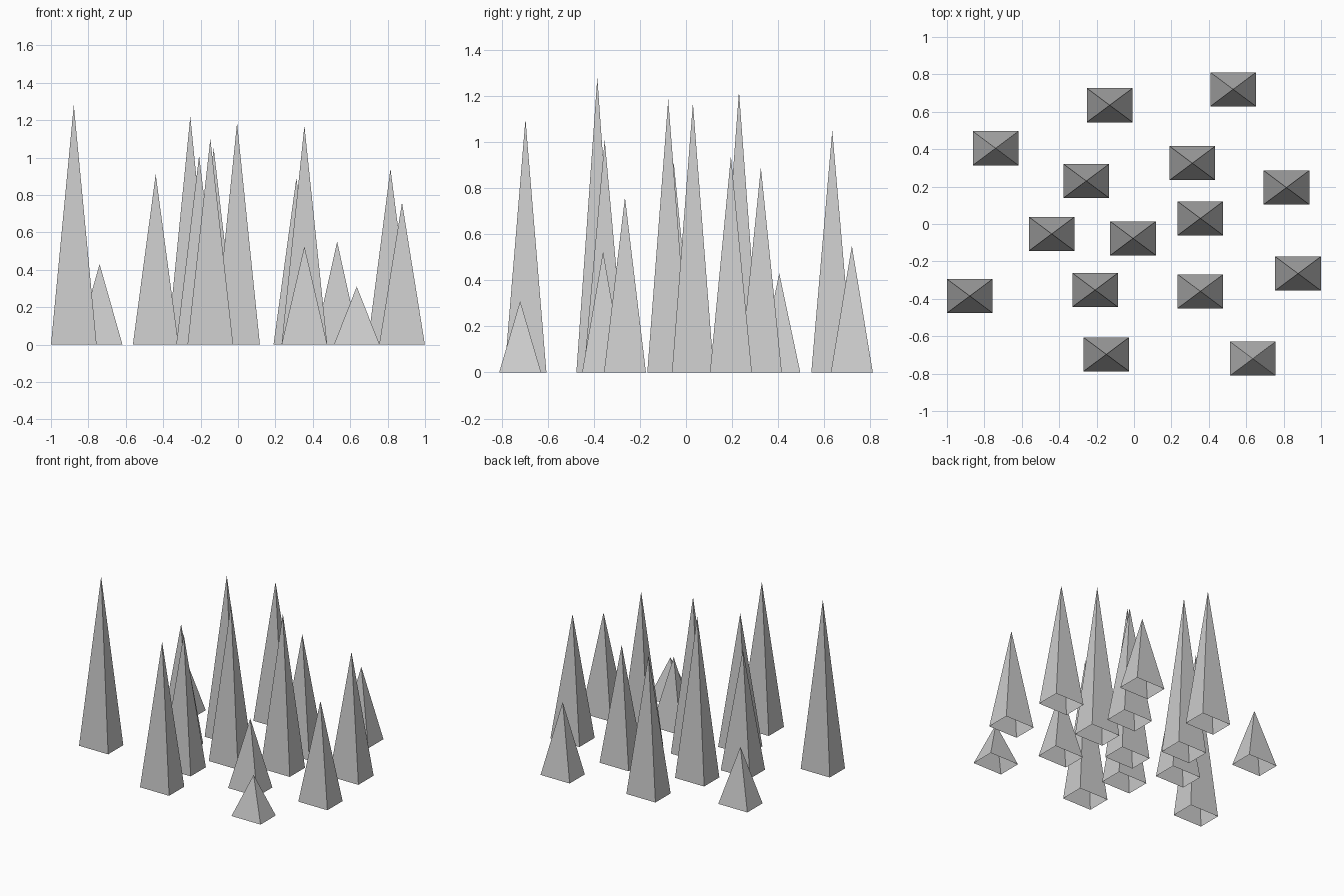
import bpy
import bmesh

if "Cube" in bpy.data.objects:
    bpy.data.objects.remove(bpy.data.objects["Cube"])

HALF_X, HALF_Y = 0.122, 0.091

# Spike layout: centre x, centre y, height
SPIKES = [
    (-0.13, 0.635, 1.05), (0.53, 0.72, 0.55), (-0.74, 0.405, 0.43),
    (-0.255, 0.23, 1.22), (0.312, 0.325, 0.89), (0.815, 0.195, 0.94),
    (-0.44, -0.053, 0.91), (-0.005, -0.077, 1.185), (0.355, 0.03, 1.17),
    (-0.878, -0.385, 1.28), (-0.208, -0.353, 1.01), (0.355, -0.36, 0.525),
    (0.877, -0.265, 0.76), (-0.148, -0.697, 1.10), (0.635, -0.72, 0.31),
]


def spike(name, x, y, height):
    """Four-sided pyramid shell, open underneath."""
    bm = bmesh.new()
    base = [bm.verts.new((sx * HALF_X, sy * HALF_Y, 0))
            for sx, sy in ((-1, -1), (1, -1), (1, 1), (-1, 1))]
    tip = bm.verts.new((0, 0, height))
    for i in range(4):
        bm.faces.new((base[i], base[(i + 1) % 4], tip))
    mesh = bpy.data.meshes.new(name)
    bm.to_mesh(mesh)
    bm.free()
    obj = bpy.data.objects.new(name, mesh)
    obj.location = (x, y, 0)
    bpy.context.collection.objects.link(obj)


# Field of spikes
for n, (x, y, h) in enumerate(SPIKES, 1):
    spike(f"spike_{n:02d}", x, y, h)
